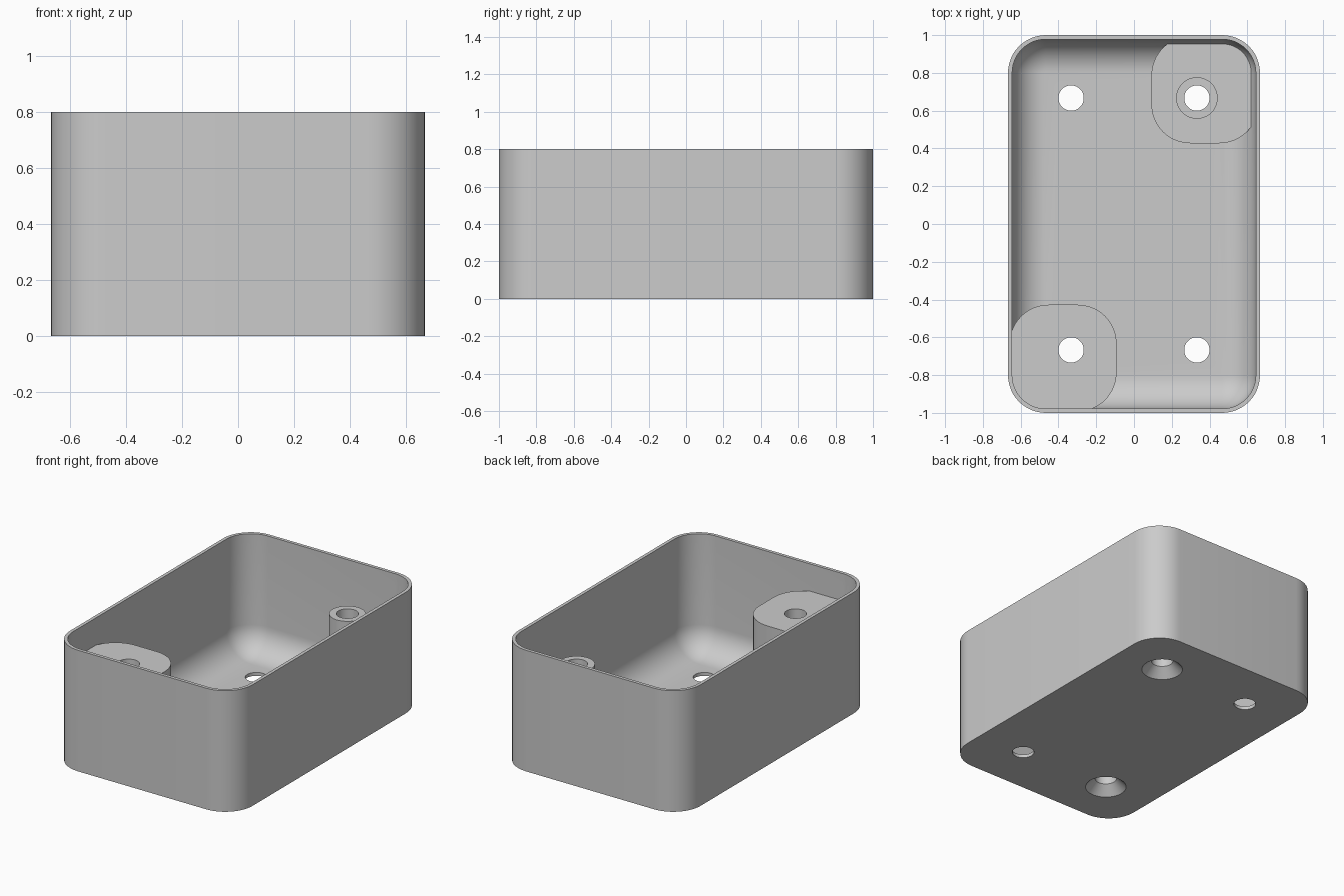
import bpy
import bmesh
from math import sin, cos, pi

cube = bpy.data.objects.get("Cube")
if cube:
    bpy.data.objects.remove(cube, do_unlink=True)

W, D, H = 0.667, 1.0, 0.8        # half width, half depth, height
WALL, CORNER = 0.022, 0.2
HOLE, POST_TOP = 0.067, 0.62
HX, HY = 0.333, 0.667            # hole positions
SEG = 12                         # segments per quarter turn

grey = bpy.data.materials.new("plain grey")
grey.use_nodes = True
grey.diffuse_color = (0.6, 0.6, 0.6, 1)
grey.node_tree.nodes["Principled BSDF"].inputs["Base Color"].default_value = (0.6, 0.6, 0.6, 1)


def ring(hx, hy, r, z, cx=0, cy=0):
    """Rounded rectangle outline; a circle when hx = hy = r."""
    pts = []
    for q, (sx, sy) in enumerate([(1, 1), (-1, 1), (-1, -1), (1, -1)]):
        for i in range(SEG + 1):
            a = (q + i / SEG) * pi / 2
            pts.append((cx + sx * (hx - r) + r * cos(a), cy + sy * (hy - r) + r * sin(a), z))
    return pts


def circle(r, z, cx, cy):
    return ring(r, r, r, z, cx, cy)


def loft(name, stacks):
    """Closed solid from stacks of outlines, capped at both ends."""
    bm = bmesh.new()
    for rings in stacks:
        loops = [[bm.verts.new(p) for p in pts] for pts in rings]
        n = len(loops[0])
        for a, b in zip(loops, loops[1:]):
            for i in range(n):
                j = (i + 1) % n
                bm.faces.new((a[i], a[j], b[j], b[i]))
        bm.faces.new(loops[0][::-1])
        bm.faces.new(loops[-1])
    bmesh.ops.remove_doubles(bm, verts=bm.verts, dist=1e-5)
    bmesh.ops.recalc_face_normals(bm, faces=bm.faces)
    mesh = bpy.data.meshes.new(name)
    bm.to_mesh(mesh)
    bm.free()
    obj = bpy.data.objects.new(name, mesh)
    bpy.context.collection.objects.link(obj)
    mesh.materials.append(grey)
    return obj


# Open casing: outside wall, thin rim, inside wall, rounded floor edge
ri = CORNER - WALL
shell = [ring(W, D, CORNER, 0), ring(W, D, CORNER, H),
         ring(W - WALL, D - WALL, ri, H)]
for i in range(SEG + 1):
    a = i / SEG * pi / 2
    inset = ri * (1 - cos(a))
    shell.append(ring(W - WALL - inset, D - WALL - inset, ri - inset,
                      WALL + ri * (1 - sin(a))))
casing = loft("casing", [shell])


# Corner mounts, merged into the walls
def mount(name, side, top):
    args = (0.2825, 0.2825, 0.205)
    cx, cy = 0.375 * side, 0.71 * side
    return loft(name, [[ring(*args, 0.01, cx, cy), ring(*args, top, cx, cy)]])


tall_mount = mount("tall_mount", -1, POST_TOP)
low_mount = mount("low_mount", 1, 0.11)
boss = loft("screw_boss", [[circle(0.11, 0.01, HX, HY), circle(0.11, POST_TOP, HX, HY)]])
parts = [casing, tall_mount, low_mount, boss]

# Trim the mounts to the outside of the casing
trim = loft("trim_block", [[ring(W - 0.01, D - 0.01, CORNER - 0.01, -0.1),
                            ring(W - 0.01, D - 0.01, CORNER - 0.01, 1)]])

# Drills: plain holes in two corners, countersunk holes under the mounts
drills = []
for sx in (-1, 1):
    for sy in (-1, 1):
        x, y = sx * HX, sy * HY
        start = 0.145 if sx == sy else HOLE
        drills.append([circle(start, -0.02, x, y), circle(HOLE, 0.06, x, y),
                       circle(HOLE, 0.7, x, y)])
drill = loft("drill", drills)


def boolean(obj, tool, operation):
    mod = obj.modifiers.new(tool.name, "BOOLEAN")
    mod.operation, mod.object, mod.solver = operation, tool, "EXACT"


for obj in (tall_mount, low_mount):
    boolean(obj, trim, "INTERSECT")
for obj in parts:
    boolean(obj, drill, "DIFFERENCE")

# Bake the cuts, then drop the helper solids
bpy.context.view_layer.update()
graph = bpy.context.evaluated_depsgraph_get()
baked = [bpy.data.meshes.new_from_object(o.evaluated_get(graph)) for o in parts]
for obj, mesh in zip(parts, baked):
    obj.modifiers.clear()
    obj.data = mesh
for tool in (trim, drill):
    bpy.data.objects.remove(tool, do_unlink=True)

# Smooth curves, sharp edges
bpy.ops.object.select_all(action="DESELECT")
for obj in parts:
    obj.select_set(True)
bpy.context.view_layer.objects.active = casing
bpy.ops.object.shade_smooth_by_angle(angle=pi / 6)
